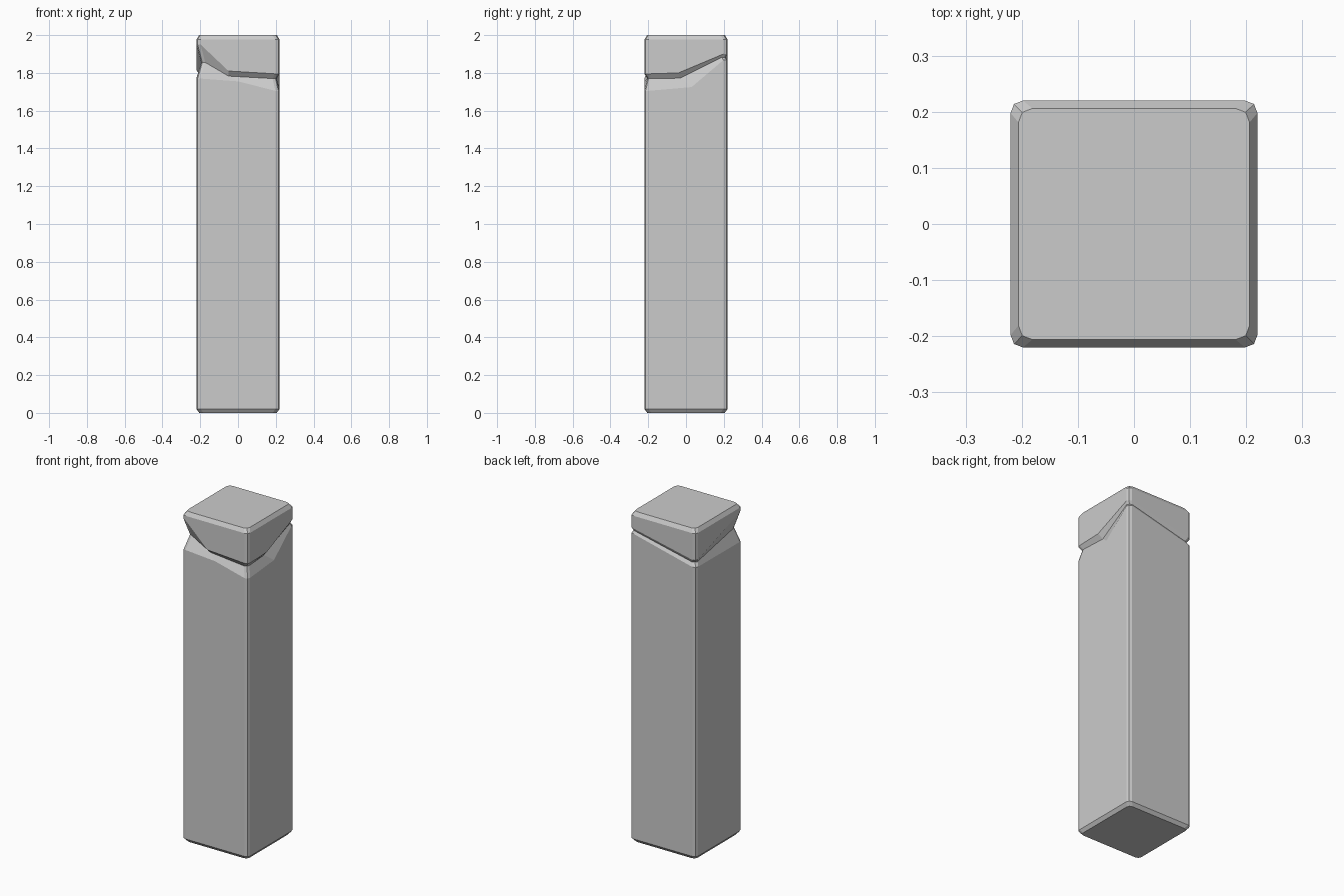
import bpy, bmesh

if "Cube" in bpy.data.objects:
    bpy.data.objects.remove(bpy.data.objects["Cube"])

SIGNS = [(-1, -1), (1, -1), (1, 1), (-1, 1)]  # front-left, front-right, back-right, back-left


def ring(bm, halves, heights, front_mid, right_mid, c=0.022):
    """One outline: rounded corners plus a break point on the front and right sides."""
    pts = []
    for i, (sx, sy) in enumerate(SIGNS):
        h, z = halves[i], heights[i]
        a = (sx * (h - c), sy * h, z)
        b = (sx * (h - 0.28 * c), sy * (h - 0.28 * c), z)
        d = (sx * h, sy * (h - c), z)
        pts += [d, b, a] if sx * sy > 0 else [a, b, d]
        if i == 0:
            pts.append((front_mid[0], -front_mid[1], front_mid[2]))
        if i == 1:
            pts.append((right_mid[1], right_mid[0], right_mid[2]))
    return [bm.verts.new(p) for p in pts]


def flat(bm, half, z, c=0.022):
    return ring(bm, [half] * 4, [z] * 4, (-0.05, half, z), (-0.03, half, z), c)


bm = bmesh.new()
rings = [
    # bottom chamfer
    flat(bm, 0.205, 0.0),
    flat(bm, 0.22, 0.02),
    # lower lip, valley and upper lip of the wandering groove
    ring(bm, [0.22] * 4, [1.77, 1.705, 1.868, 1.772], (0.0, 0.22, 1.755), (0.03, 0.22, 1.725)),
    ring(bm, [0.195, 0.205, 0.212, 0.207], [1.855, 1.77, 1.882, 1.795],
         (-0.05, 0.19, 1.783), (-0.03, 0.195, 1.772)),
    ring(bm, [0.22] * 4, [1.95, 1.795, 1.90, 1.815], (-0.05, 0.22, 1.81), (-0.04, 0.22, 1.80)),
    # top chamfer
    flat(bm, 0.22, 1.977),
    flat(bm, 0.206, 2.0, 0.025),
]
for lo, hi in zip(rings, rings[1:]):
    n = len(lo)
    for i in range(n):
        j = (i + 1) % n
        bm.faces.new((lo[i], lo[j], hi[j], hi[i]))
bm.faces.new(rings[0][::-1])
bm.faces.new(rings[-1])
bmesh.ops.recalc_face_normals(bm, faces=bm.faces)

mesh = bpy.data.meshes.new("stone_post")
bm.to_mesh(mesh)
bm.free()
post = bpy.data.objects.new("stone_post", mesh)
bpy.context.collection.objects.link(post)
